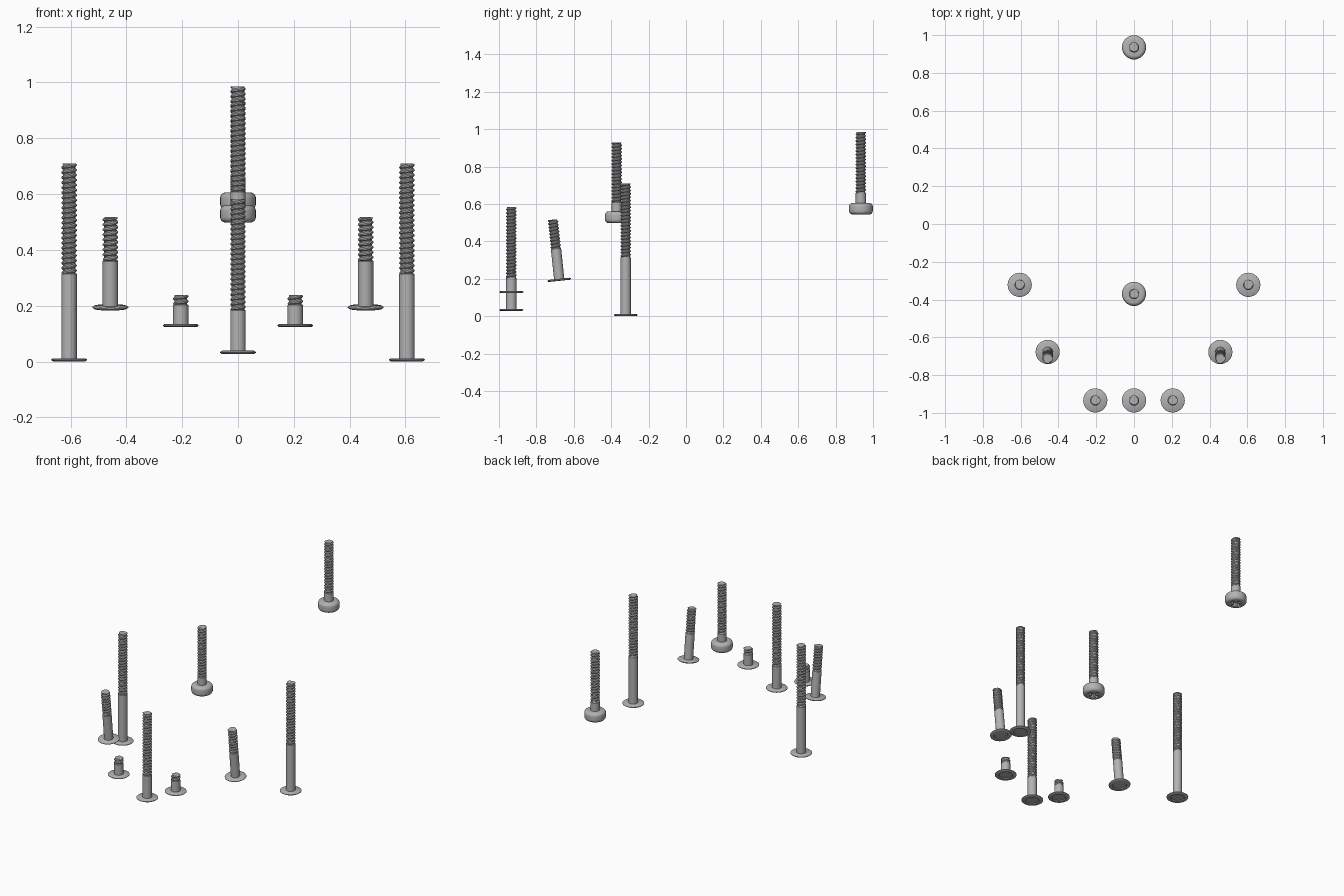
import bpy, bmesh, math
from mathutils import Matrix

cube = bpy.data.objects.get("Cube")
if cube:
    bpy.data.objects.remove(cube)

steel = bpy.data.materials.new("brushed steel grey")
steel.use_nodes = True
GREY = (0.45, 0.45, 0.45, 1)
steel.diffuse_color = GREY
steel.node_tree.nodes["Principled BSDF"].inputs["Base Color"].default_value = GREY

HEAD_R, SHAFT_R, ROOT_R, PITCH, SEGS = 0.064, 0.0275, 0.0225, 0.018, 24


def finish(name, bm, place):
    mesh = bpy.data.meshes.new(name)
    bmesh.ops.recalc_face_normals(bm, faces=bm.faces)
    bm.to_mesh(mesh)
    bm.free()
    mesh.materials.append(steel)
    ob = bpy.data.objects.new(name, mesh)
    bpy.context.collection.objects.link(ob)
    ob.matrix_world = place
    bpy.ops.object.select_all(action='DESELECT')
    ob.select_set(True)
    bpy.context.view_layer.objects.active = ob
    bpy.ops.object.shade_smooth_by_angle(angle=math.radians(35))
    return ob


def lathe(name, profile, place, segs=32):
    """Revolve (radius, height) points that start and end on the axis."""
    bm = bmesh.new()
    verts = [bm.verts.new((r, 0, z)) for r, z in profile]
    edges = [bm.edges.new(pair) for pair in zip(verts, verts[1:])]
    bmesh.ops.spin(bm, geom=verts + edges, axis=(0, 0, 1), cent=(0, 0, 0),
                   angle=math.tau, steps=segs)
    bmesh.ops.remove_doubles(bm, verts=bm.verts, dist=0.0001)
    return finish(name, bm, place)


def thread(name, z0, z1, place):
    """Helical ridge wound around a core, closed down to the core at both ends."""
    bm = bmesh.new()
    radii = (ROOT_R, ROOT_R, SHAFT_R, SHAFT_R)
    n = len(radii)
    rows = []
    for i in range(-n, int((z1 - z0) / PITCH * n) + n):
        row = []
        for j in range(SEGS + 1):
            z = z0 + PITCH * (i / n + j / SEGS)
            r = radii[i % n] if z0 < z < z1 else ROOT_R
            a = math.tau * j / SEGS
            row.append(bm.verts.new((r * math.cos(a), r * math.sin(a),
                                     min(max(z, z0), z1))))
        rows.append(row)
    for low, high in zip(rows, rows[1:]):
        for j in range(SEGS):
            quad = (low[j], low[j + 1], high[j + 1], high[j])
            heights = [v.co.z for v in quad]
            if max(heights) - min(heights) > 0.00001:
                bm.faces.new(quad)
    bmesh.ops.remove_doubles(bm, verts=bm.verts, dist=0.00001)
    # flat tip
    bmesh.ops.create_circle(bm, cap_ends=True, segments=SEGS, radius=ROOT_R,
                            matrix=Matrix.Translation((0, 0, z1)))
    return finish(name, bm, place)


def cut_cross(head, place):
    """Sink a cross-shaped drive recess into the underside of a head."""
    for k in range(2):
        bm = bmesh.new()
        bmesh.ops.create_cube(bm, size=1, matrix=Matrix.Rotation(k * math.pi / 2, 4, 'Z')
                              @ Matrix.Diagonal((0.068, 0.015, 0.06, 1)))
        cutter = finish("recess_cutter", bm, place)
        cutter.hide_render = True
        mod = head.modifiers.new("recess", 'BOOLEAN')
        mod.operation, mod.object, mod.solver = 'DIFFERENCE', cutter, 'EXACT'
        bpy.context.view_layer.objects.active = head
        bpy.ops.object.modifier_apply(modifier=mod.name)
        bpy.data.objects.remove(cutter)


def bolt(name, x, y, z, neck, length, pan=False, tilt=0):
    place = Matrix.Translation((x, y, z)) @ Matrix.Rotation(math.radians(tilt), 4, 'X')
    if pan:
        # thick head with rounded rims
        height, c = 0.062, 0.02
        arc = [math.radians(15 * k) for k in range(7)]
        low = [(HEAD_R - c + c * math.sin(a), c - c * math.cos(a)) for a in arc]
        high = [(r, height - h) for r, h in reversed(low)]
        head = lathe(name + "_head", [(0, 0)] + low + high + [(0, height)], place)
        cut_cross(head, place)
    else:
        # thin flange with a shallow round recess underneath
        height = 0.012
        lathe(name + "_head", [(0, 0.006), (0.038, 0.006), (0.041, 0.001), (0.058, 0.001),
                               (HEAD_R, 0.005), (HEAD_R, 0.008), (0.058, height),
                               (0, height)], place)
    lathe(name + "_shank", [(0, height - 0.002), (SHAFT_R, height - 0.002),
                            (SHAFT_R, neck - 0.002), (SHAFT_R - 0.002, neck),
                            (0, neck)], place, SEGS)
    thread(name + "_thread", neck, length, place)


# mirrored pairs
for side, s in (("left", 1), ("right", -1)):
    bolt(side + "_long_bolt", s * 0.605, -0.322, 0, 0.315, 0.71)
    bolt(side + "_tilted_bolt", s * 0.457, -0.677, 0.188, 0.176, 0.33, tilt=6)
    bolt(side + "_short_bolt", s * 0.205, -0.934, 0.123, 0.082, 0.115)

# centre line
bolt("front_bolt", 0, -0.934, 0.027, 0.158, 0.556)
bolt("middle_pan_screw", 0, -0.37, 0.498, 0.112, 0.432, pan=True)
bolt("back_pan_screw", 0, 0.935, 0.544, 0.116, 0.442, pan=True)
